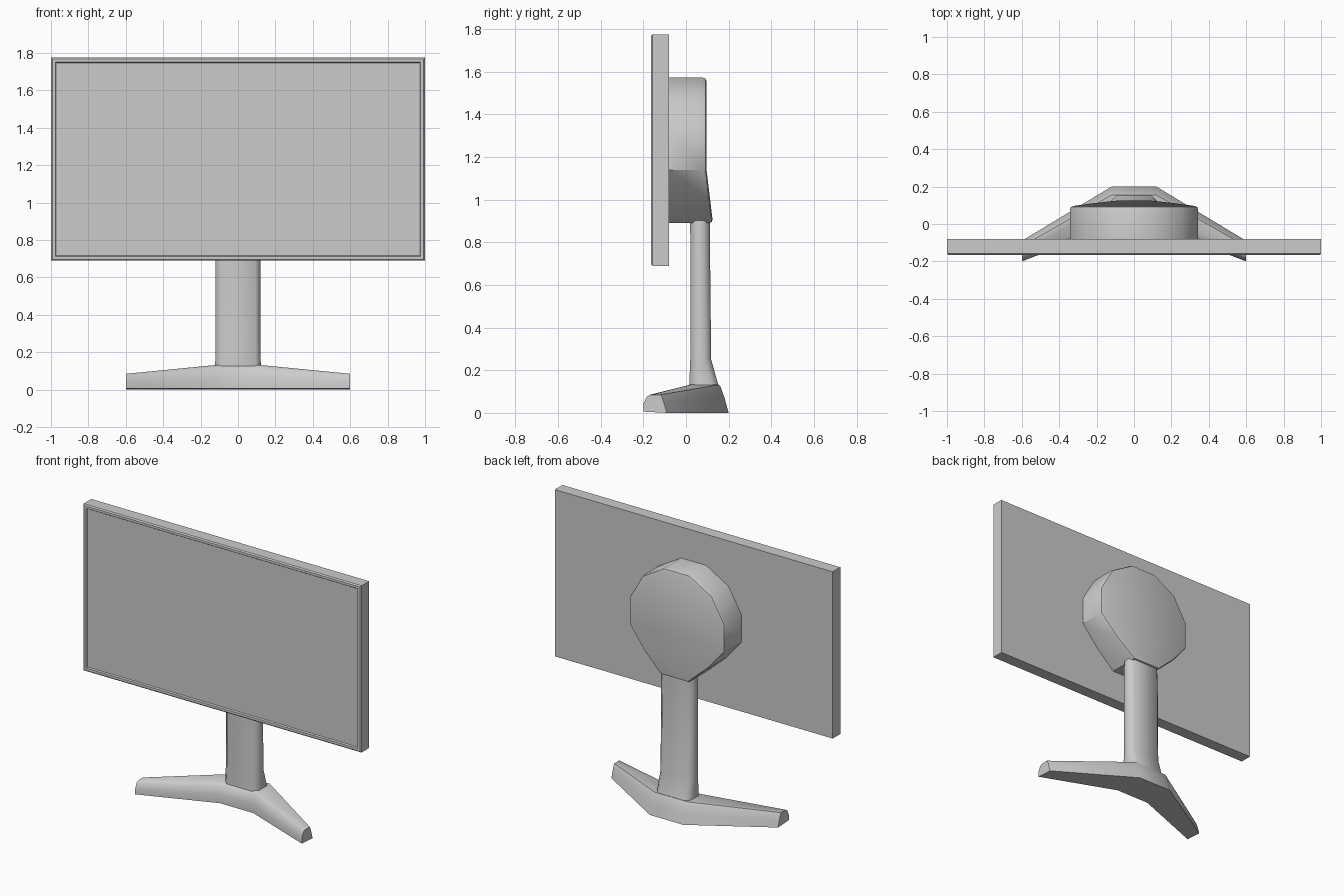
import bpy, bmesh, math

if "Cube" in bpy.data.objects:
    bpy.data.objects.remove(bpy.data.objects["Cube"])


def make_object(name, bm, angle=35):
    bmesh.ops.recalc_face_normals(bm, faces=bm.faces)
    mesh = bpy.data.meshes.new(name)
    bm.to_mesh(mesh)
    bm.free()
    ob = bpy.data.objects.new(name, mesh)
    bpy.context.collection.objects.link(ob)
    bpy.ops.object.select_all(action='DESELECT')
    ob.select_set(True)
    bpy.context.view_layer.objects.active = ob
    bpy.ops.object.shade_smooth_by_angle(angle=math.radians(angle))
    return ob


def loft(bm, rings):
    """Bridge a list of equal-length point rings; returns the vertex rings."""
    vr = [[bm.verts.new(p) for p in r] for r in rings]
    n = len(vr[0])
    for a, b in zip(vr, vr[1:]):
        for i in range(n):
            j = (i + 1) % n
            bm.faces.new((a[i], a[j], b[j], b[i]))
    return vr


# Screen panel: box with a thin raised rim around a recessed display
def rect(hw, z0, z1, y):
    return [(-hw, y, z0), (hw, y, z0), (hw, y, z1), (-hw, y, z1)]


bm = bmesh.new()
v = loft(bm, [rect(1.0, 0.69, 1.775, -0.08),
              rect(1.0, 0.69, 1.775, -0.158),
              rect(0.993, 0.697, 1.768, -0.165),
              rect(0.977, 0.713, 1.752, -0.165),
              rect(0.972, 0.718, 1.747, -0.157)])
bm.faces.new(v[0])
bm.faces.new(v[-1])
make_object("screen_panel", bm, 30)

# Round rear housing: twelve-sided, lower back face sloping out to the neck
right = [(0.09, 0.343), (0.25, 0.25), (0.343, 0.09),
         (0.343, -0.09), (0.232, -0.22), (0.10, -0.34)]
outline = right + [(-x, z) for x, z in reversed(right)]


def housing_ring(y, s, slope):
    return [(x * s, y + slope * max(0, -0.09 * s - z * s), 1.23 + z * s)
            for x, z in outline]


bm = bmesh.new()
v = loft(bm, [housing_ring(-0.085, 1, 0), housing_ring(0.078, 1, 0.12),
              housing_ring(0.091, 0.985, 0.12), housing_ring(0.096, 0.95, 0.12)])
bm.faces.new(v[0])
back = v[-1]
bm.faces.new(back[0:4] + back[8:12])
bm.faces.new(back[3:9])
make_object("rear_housing", bm, 40)


# Neck: chamfered column flaring towards the base
def neck_ring(z, hw, y0, y1, c=0.028):
    return [(-hw + c, y0, z), (hw - c, y0, z), (hw, y0 + c, z), (hw, y1 - c, z),
            (hw - c, y1, z), (-hw + c, y1, z), (-hw, y1 - c, z), (-hw, y0 + c, z)]


bm = bmesh.new()
v = loft(bm, [neck_ring(0.06, 0.125, 0.015, 0.17),
              neck_ring(0.13, 0.122, 0.015, 0.152),
              neck_ring(0.25, 0.12, 0.02, 0.118),
              neck_ring(0.84, 0.12, 0.02, 0.112),
              neck_ring(0.96, 0.11, 0.015, 0.112)])
bm.faces.new(v[0])
bm.faces.new(v[-1])
make_object("neck", bm, 50)


# Base: one V-shaped foot lofted from leg tip to leg tip
def foot_ring(x, front, back, h, lean_f, lean_b):
    return [(x, front, 0.006), (x, front, h * 0.5),
            (x, front + lean_f * 0.5, h * 0.88), (x, front + lean_f, h),
            (x, back - lean_b, h), (x, back - lean_b * 0.8, h * 0.9),
            (x, back - lean_b * 0.4, h * 0.5), (x, back, 0)]


tip = (-0.2, -0.09, 0.085, 0.03, 0.03)
mid = (-0.015, 0.2, 0.132, 0.035, 0.045)
bm = bmesh.new()
v = loft(bm, [foot_ring(-0.6, *tip), foot_ring(-0.12, *mid),
              foot_ring(0.12, *mid), foot_ring(0.6, *tip)])
bm.faces.new(v[0])
bm.faces.new(v[-1])
make_object("base_foot", bm, 50)
